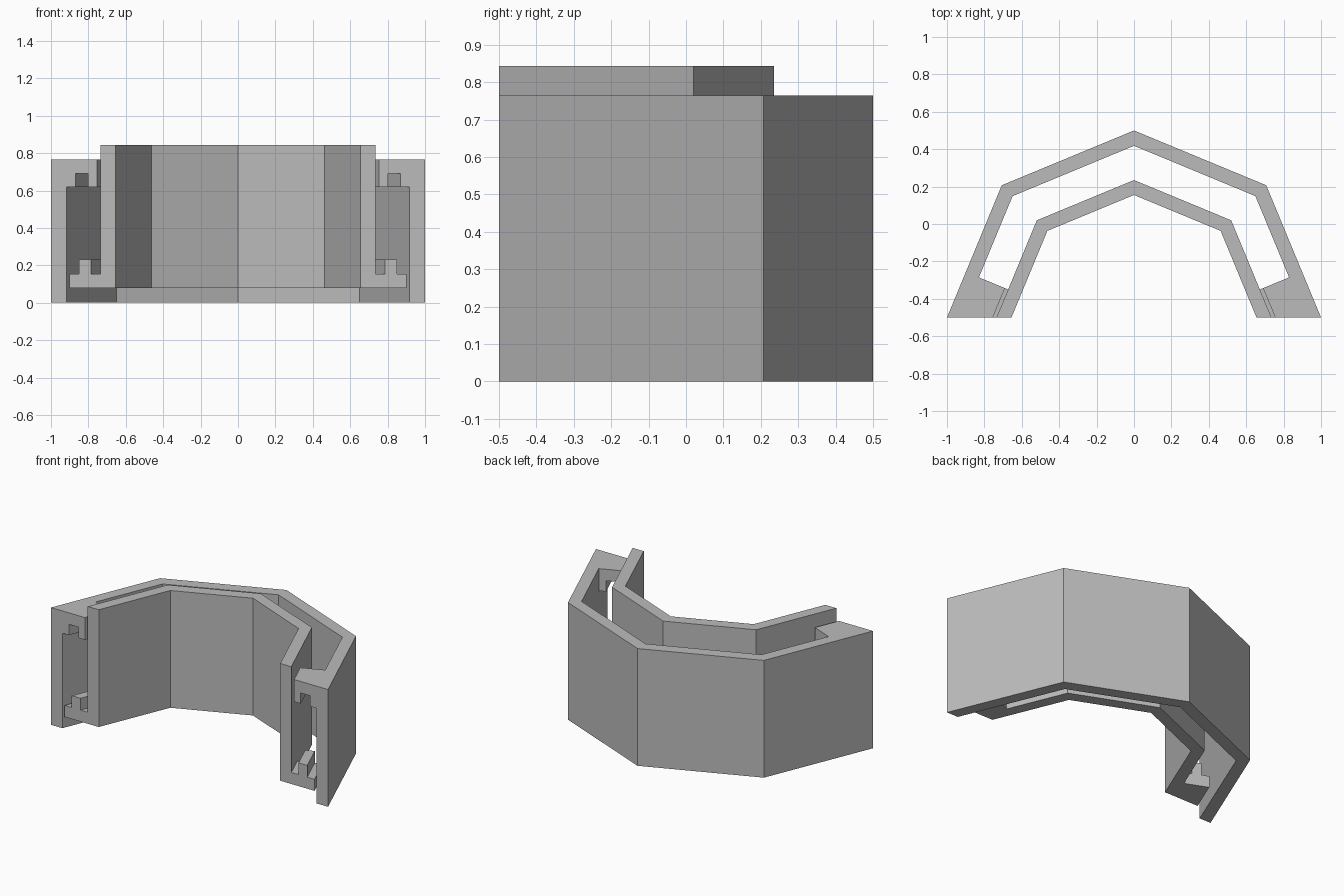
import bpy, bmesh
from math import sin, cos, pi
from mathutils import Vector

cube = bpy.data.objects.get("Cube")
if cube:
    bpy.data.objects.remove(cube, do_unlink=True)

grey = bpy.data.materials.new("plain grey")
grey.use_nodes = True
colour = (0.5, 0.5, 0.5, 1)
grey.diffuse_color = colour
grey.node_tree.nodes["Principled BSDF"].inputs["Base Color"].default_value = colour

CENTRE_Y = -0.5
ALONG = Vector((sin(pi / 8), cos(pi / 8), 0))  # direction of the left-hand side wall
TAB_END = -0.119                               # where the tabs stop along that wall


def loft(name, first, last):
    """Solid between two matching polygons."""
    bm = bmesh.new()
    a = [bm.verts.new(p) for p in first]
    b = [bm.verts.new(p) for p in last]
    n = len(a)
    bm.faces.new(a)
    bm.faces.new(b[::-1])
    for i in range(n):
        j = (i + 1) % n
        bm.faces.new((a[i], b[i], b[j], a[j]))
    bmesh.ops.recalc_face_normals(bm, faces=bm.faces)
    mesh = bpy.data.meshes.new(name)
    bm.to_mesh(mesh)
    bm.free()
    mesh.materials.append(grey)
    obj = bpy.data.objects.new(name, mesh)
    bpy.context.collection.objects.link(obj)
    return obj


def half_octagon(radius):
    return [(radius * cos(i * pi / 4), CENTRE_Y + radius * sin(i * pi / 4)) for i in range(5)]


def shell(name, outer, inner, bottom, top):
    outline = half_octagon(outer) + half_octagon(inner)[::-1]
    return loft(name, [(x, y, bottom) for x, y in outline], [(x, y, top) for x, y in outline])


def add_tabs(body, profile):
    """Join a mirrored pair of end tabs, given as (radius, height) sections."""
    for side in (-1, 1):
        front, back = [], []
        for r, z in profile:
            p = Vector((-r, CENTRE_Y, z))
            q = p + ALONG * (TAB_END + r * ALONG.x)
            front.append((-side * p.x, p.y, z))
            back.append((-side * q.x, q.y, z))
        tab = loft("tab", front, back)
        mod = body.modifiers.new("join tab", 'BOOLEAN')
        mod.operation = 'UNION'
        mod.solver = 'EXACT'
        mod.object = tab
        bpy.context.view_layer.objects.active = body
        bpy.ops.object.modifier_apply(modifier=mod.name)
        bpy.data.objects.remove(tab, do_unlink=True)


# Outer shell with grooved lips at the top of both ends
outer_shell = shell("outer_shell", 1.0, 0.918, 0, 0.765)
add_tabs(outer_shell, [(0.96, 0.62), (0.87, 0.62), (0.87, 0.69), (0.803, 0.69),
                       (0.803, 0.62), (0.755, 0.62), (0.755, 0.765), (0.96, 0.765)])

# Inner shell with ridged feet at the bottom of both ends
inner_shell = shell("inner_shell", 0.735, 0.655, 0.078, 0.843)
add_tabs(inner_shell, [(0.70, 0.078), (0.902, 0.078), (0.902, 0.153), (0.85, 0.153),
                       (0.85, 0.23), (0.787, 0.23), (0.787, 0.153), (0.70, 0.153)])
